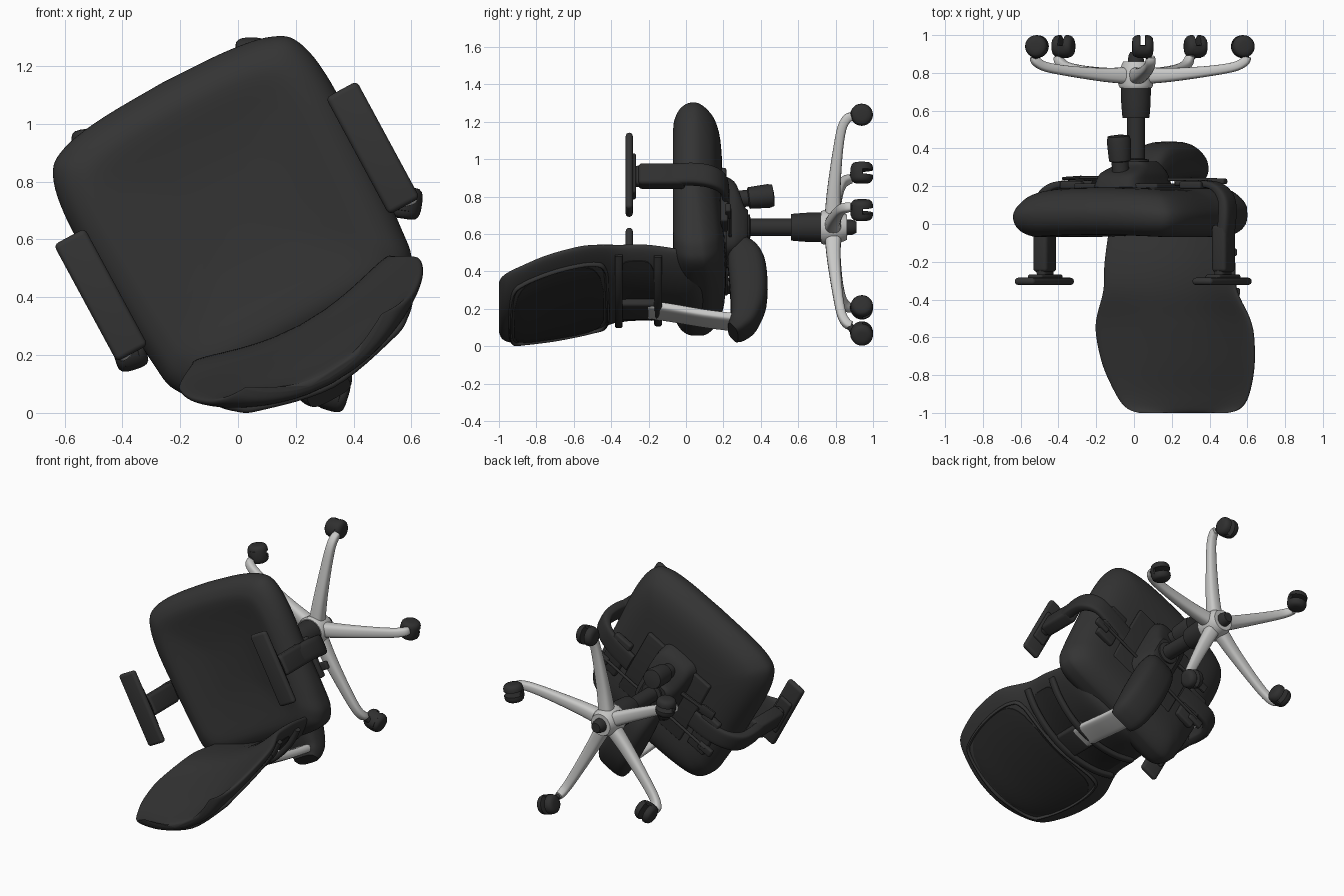
import bpy, bmesh, math
from mathutils import Vector, Matrix

if "Cube" in bpy.data.objects:
    bpy.data.objects.remove(bpy.data.objects["Cube"])

# Chair space: x = width, y = backwards, z = up; the whole chair is then tipped over and turned
PSI = math.radians(208.4)
cs, sn = math.cos(PSI), math.sin(PSI)
TIP = Matrix(((cs, -sn, 0, 0.014), (0, 0, -1, 0), (sn, cs, 0, 0.648), (0, 0, 0, 1)))
X, Y, Z = Vector((1, 0, 0)), Vector((0, 1, 0)), Vector((0, 0, 1))


def material(name, col):
    m = bpy.data.materials.new(name)
    m.diffuse_color = (*col, 1)
    m.use_nodes = True
    m.node_tree.nodes["Principled BSDF"].inputs["Base Color"].default_value = m.diffuse_color
    return m


FABRIC = material("black fabric", (0.034, 0.034, 0.034))
PLASTIC = material("black plastic", (0.029, 0.029, 0.029))
MESH = material("dark mesh", (0.02, 0.02, 0.02))
SILVER = material("silver metal", (0.58, 0.58, 0.57))


def finish(name, bm, mat, angle=40):
    bmesh.ops.recalc_face_normals(bm, faces=bm.faces[:])
    me = bpy.data.meshes.new(name)
    bm.to_mesh(me)
    bm.free()
    me.materials.append(mat)
    me.shade_smooth()
    me.set_sharp_from_angle(angle=math.radians(angle))
    ob = bpy.data.objects.new(name, me)
    bpy.context.collection.objects.link(ob)
    ob.matrix_world = TIP
    return ob


def loft(name, rings, mat, angle=40):
    bm = bmesh.new()
    vs = [[bm.verts.new(p) for p in r] for r in rings]
    n = len(vs[0])
    for a, b in zip(vs, vs[1:]):
        for i in range(n):
            bm.faces.new((a[i], a[(i + 1) % n], b[(i + 1) % n], b[i]))
    bm.faces.new(vs[0])
    bm.faces.new(vs[-1])
    return finish(name, bm, mat, angle)


def spline(pts, sub):
    """Catmull-Rom through tuples of any length."""
    if sub == 1:
        return list(pts)
    out = []
    for i in range(len(pts) - 1):
        p0, p1, p2, p3 = pts[max(i - 1, 0)], pts[i], pts[i + 1], pts[min(i + 2, len(pts) - 1)]
        for k in range(sub):
            t = k / sub
            out.append(tuple(0.5 * (2 * b + (c - a) * t + (2 * a - 5 * b + 4 * c - d) * t * t
                                    + (3 * b - a - 3 * c + d) * t ** 3)
                             for a, b, c, d in zip(p0, p1, p2, p3)))
    return out + [tuple(pts[-1])]


def spow(v, p):
    return math.copysign(abs(v) ** p, v)


def sweep(name, pts, n, mat, sub=1, p=1.0, seg=24):
    """Sweep a rounded section along (x, y, z, width along n, thickness)."""
    pts = spline(pts, sub)
    rings = []
    t = (Vector(pts[-1][:3]) - Vector(pts[0][:3])).normalized()
    for i, q in enumerate(pts):
        d = Vector(pts[min(i + 1, len(pts) - 1)][:3]) - Vector(pts[max(i - 1, 0)][:3])
        t = d.normalized() if d.length > 1e-6 else t
        b = t.cross(n).normalized()
        angs = [2 * math.pi * k / seg for k in range(seg)]
        rings.append([Vector(q[:3]) + n * (q[3] / 2 * spow(math.cos(a), p))
                      + b * (q[4] / 2 * spow(math.sin(a), p)) for a in angs])
    return loft(name, rings, mat)


def lathe(name, prof, mat, x=0, y=0, lean=0):
    return sweep(name, [(x, y + lean * (u - prof[0][1]), u, 2 * r, 2 * r) for r, u in prof], X, mat, seg=32)


def box(name, c, size, mat, bevel=0.015):
    bm = bmesh.new()
    bmesh.ops.create_cube(bm, size=1, matrix=Matrix.Translation(c) @ Matrix.Diagonal((*size, 1)))
    bmesh.ops.bevel(bm, geom=bm.edges[:], offset=bevel, segments=4, profile=0.5, affect='EDGES')
    return finish(name, bm, mat)


# Seat cushion: rounded outline, lofted from underside to dished top
half = spline([(0, -.575), (.25, -.565), (.41, -.535), (.485, -.47), (.515, -.3), (.505, 0),
               (.49, .25), (.465, .38), (.36, .45), (0, .46)], 6)
outline = half + [(-x, y) for x, y in half[-2:0:-1]]
prof = spline([(.02, -.195), (.4, -.195), (.68, -.188), (.84, -.165), (.93, -.13), (.985, -.09), (1, -.055),
               (.985, -.015), (.94, .02), (.87, .045), (.77, .058), (.55, .045), (.3, .033), (.02, .03)], 3)
rings = []
for f, u in prof:
    ring = []
    for x, y in outline:
        px, py = x * f, -.07 + (y + .07) * f
        ring.append((px, py, u + .02 * (px / .5) ** 2 - .035 * max(0, py) / .4 * (u < -.06)))
    rings.append(ring)
loft("seat", rings, FABRIC, 60)

# Backrest: curved shell, rows of (height, half width, front depth, half thickness)
rows = spline([(-.09, .27, .43, .015), (-.07, .31, .425, .03), (0, .365, .415, .04), (.2, .39, .39, .045),
               (.35, .40, .395, .045), (.5, .46, .43, .042), (.6, .473, .455, .04), (.75, .455, .495, .038),
               (.88, .41, .535, .036), (.95, .37, .555, .032), (.985, .325, .567, .024),
               (1.0, .27, .578, .01)], 5)
CURVE, SHIFT = .098, -.022


def back_at(u):
    for a, b in zip(rows, rows[1:]):
        if a[0] <= u <= b[0]:
            t = (u - a[0]) / (b[0] - a[0])
            return [i + (j - i) * t for i, j in zip(a, b)]
    return rows[-1]


def rear(q, u, d=0.0):
    """Point on the rear face, q = -1..1 across, raised by d."""
    _, h, c, t = back_at(u)
    return (q * h + SHIFT, c + t - CURVE * q * q + t * max(0, 1 - abs(q) ** 3.33) ** .4 + d, u)


rings = []
for u, h, c, t in rows:
    ring = []
    for k in range(64):
        a = 2 * math.pi * k / 64
        q = spow(math.cos(a), .6)
        ring.append((q * h + SHIFT, c + t - CURVE * q * q + t * spow(math.sin(a), .8), u))
    rings.append(ring)
loft("backrest", rings, FABRIC, 100)


# Recessed-looking rear panel with raised rim
def plate(name, u0, u1, w, mat, d=.004):
    rings = []
    for i in range(25):
        v = -1 + 2 * i / 24
        e = w * max(.45, max(0, 1 - abs(v) ** 5) ** .25)
        u = (u0 + u1) / 2 + v * (u1 - u0) / 2
        qs = [e * (-1 + k / 8) for k in range(17)]
        rings.append([rear(q, u, d) for q in qs] + [rear(q, u, -.004) for q in qs[::-1]])
    return loft(name, rings, mat)


plate("back_panel", .44, .92, .8, MESH)
rim = [(-.7, .43), (0, .42), (.7, .43), (.82, .5), (.82, .68), (.8, .86), (.68, .925), (0, .94),
       (-.68, .925), (-.8, .86), (-.82, .68), (-.82, .5), (-.7, .43), (0, .42)]
sweep("back_panel_rim", [(*rear(q, u, .002), .03, .02) for q, u in rim], Y, FABRIC, 6, seg=10)

# Lumbar section: dark panel, two ribs and centre block
plate("lumbar_panel", .16, .37, .85, MESH)
for u in (.36, .15):
    pts = [(*rear(q, u, .005 + .03 * (1 - q * q)), .042, .035) for q in (-.94, -.7, -.35, 0, .35, .7, .94)]
    sweep("lumbar_rib", pts, Z, PLASTIC, 5, .7, 16)
box("lumbar_block", (0, .49, .255), (.17, .06, .25), PLASTIC)

# Silver back support bar and rear arm cover
sweep("back_support_bar", [(0, .50, .2, .15, .05), (0, .52, .08, .15, .05), (0, .555, -.1, .15, .05),
                           (0, .58, -.28, .15, .05)], X, SILVER, 4, .5)
sweep("rear_arm_cover", [(0, .09, -.25, .14, .08), (0, .12, -.27, .18, .13), (0, .22, -.32, .22, .2),
                         (0, .42, -.335, .235, .2), (0, .55, -.315, .22, .16), (0, .61, -.28, .2, .12),
                         (0, .64, -.25, .16, .08)], X, PLASTIC, 5, .6)

# Tilt mechanism under the seat
sweep("mechanism", [(0, -.03, -.17, .5, .3), (0, -.03, -.23, .46, .27), (0, -.02, -.27, .4, .25),
                    (0, .02, -.31, .24, .2), (0, .02, -.33, .2, .16)], Y, PLASTIC, 3, .45, 32)
box("mechanism_plate", (0, 0, -.2), (.5, .46, .03), PLASTIC, .01)
lathe("tension_knob", [(.045, -.27), (.045, -.33), (.058, -.335), (.064, -.44), (.058, -.465), (.02, -.47)],
      PLASTIC, 0, -.17, .12)
sweep("height_lever", [(.1, -.08, -.245, .03, .02), (.26, -.1, -.245, .025, .018), (.28, -.1, -.245, .07, .02),
                       (.37, -.11, -.24, .06, .018)], Y, PLASTIC, 3, .7, 12)
sweep("cross_rod", [(-.42, .12, -.235, .018, .018), (.42, .12, -.235, .018, .018)], Z, PLASTIC, seg=10)

# Armrests, mirrored
for s in (-1, 1):
    box("armrest_pad", (s * .535, -.03, .304), (.122, .46, .038), FABRIC, .018)
    box("armrest_plate", (s * .535, -.02, .28), (.09, .24, .025), PLASTIC, .012)
    box("armrest_sleeve", (s * .538, -.02, .13), (.085, .125, .25), PLASTIC, .02)
    sweep("armrest_post", [(s * .535, -.02, .27, .115, .06), (s * .545, -.02, .1, .12, .065),
                           (s * .56, -.02, -.03, .125, .065), (s * .55, -.01, -.13, .125, .06),
                           (s * .49, 0, -.195, .12, .045), (s * .38, .02, -.215, .12, .035),
                           (s * .25, .03, -.215, .12, .03)], Y, PLASTIC, 5, .55)
    box("arm_bracket", (s * .36, .06, -.205), (.13, .26, .04), PLASTIC, .012)
    box("arm_bracket_lever", (s * .42, .13, -.225), (.1, .05, .03), PLASTIC, .01)

# Gas column
lathe("column", [(.07, -.29), (.07, -.34), (.047, -.345), (.047, -.56), (.07, -.56), (.073, -.575),
                 (.078, -.64), (.08, -.735)], PLASTIC)

# Five-star base
lathe("base_hub", [(.085, -.72), (.092, -.735), (.085, -.82), (.068, -.86)], SILVER)
lathe("column_end", [(.045, -.84), (.04, -.89), (.03, -.91)], PLASTIC)
# Caster positions as seen from the front of the tipped chair (x, z), one per leg
spots = [(.33, .08), (.58, .74), (.05, 1.25), (-.51, .94), (-.37, .22)]
for k, (wx, wz) in enumerate(spots):
    a = math.radians(90 + 72 * k)
    d, n = Vector((math.cos(a), math.sin(a), 0)), Vector((-math.sin(a), math.cos(a), 0))
    leg = [(.05, -.785, .09, .09), (.2, -.79, .078, .072), (.4, -.81, .064, .055),
           (.53, -.832, .056, .05), (.585, -.86, .052, .05), (.597, -.885, .045, .045)]
    sweep("base_leg", [(*(d * r + Z * u), w, t) for r, u, w, t in leg], n, SILVER, 5, .7, 20)

    # Twin-wheel caster; alternate casters are swivelled a quarter turn
    sw = -PSI + (math.pi / 2 if k in (1, 3) else 0) + .15 * (k - 2)
    ax = Vector((math.cos(sw), math.sin(sw), 0))
    c = TIP.inverted() @ Vector((wx, .94, wz))
    for s in (-1, 1):
        wheel = [(.012, .1), (.014, .118), (.03, .118), (.044, .108), (.053, .088), (.056, .05)]
        sweep("caster_wheel", [(*(c + ax * (s * o)), w, w) for o, w in wheel], Z, PLASTIC, seg=28)
    fwd = ax.cross(Z)
    hood = [(-.055, -.005), (-.045, .032), (-.015, .054), (.015, .054), (.045, .032), (.055, -.005)]
    sweep("caster_hood", [(*(c + fwd * f + Z * h), .06, .012) for f, h in hood], ax, PLASTIC, 3, .6, 12)
    top = d * .595 - Z * .87
    sweep("caster_stem", [(*(c + Z * .03), .04, .04), (*top, .04, .04)], n, PLASTIC, seg=16)

# Stand the tipped chair on z = 0 and centre it
obs = list(bpy.context.collection.objects)
pts = [TIP @ v.co for o in obs for v in o.data.vertices]
xs, ys, zs = zip(*pts)
move = Matrix.Translation((-(min(xs) + max(xs)) / 2, -(min(ys) + max(ys)) / 2, -min(zs)))
for o in obs:
    o.matrix_world = move @ TIP
